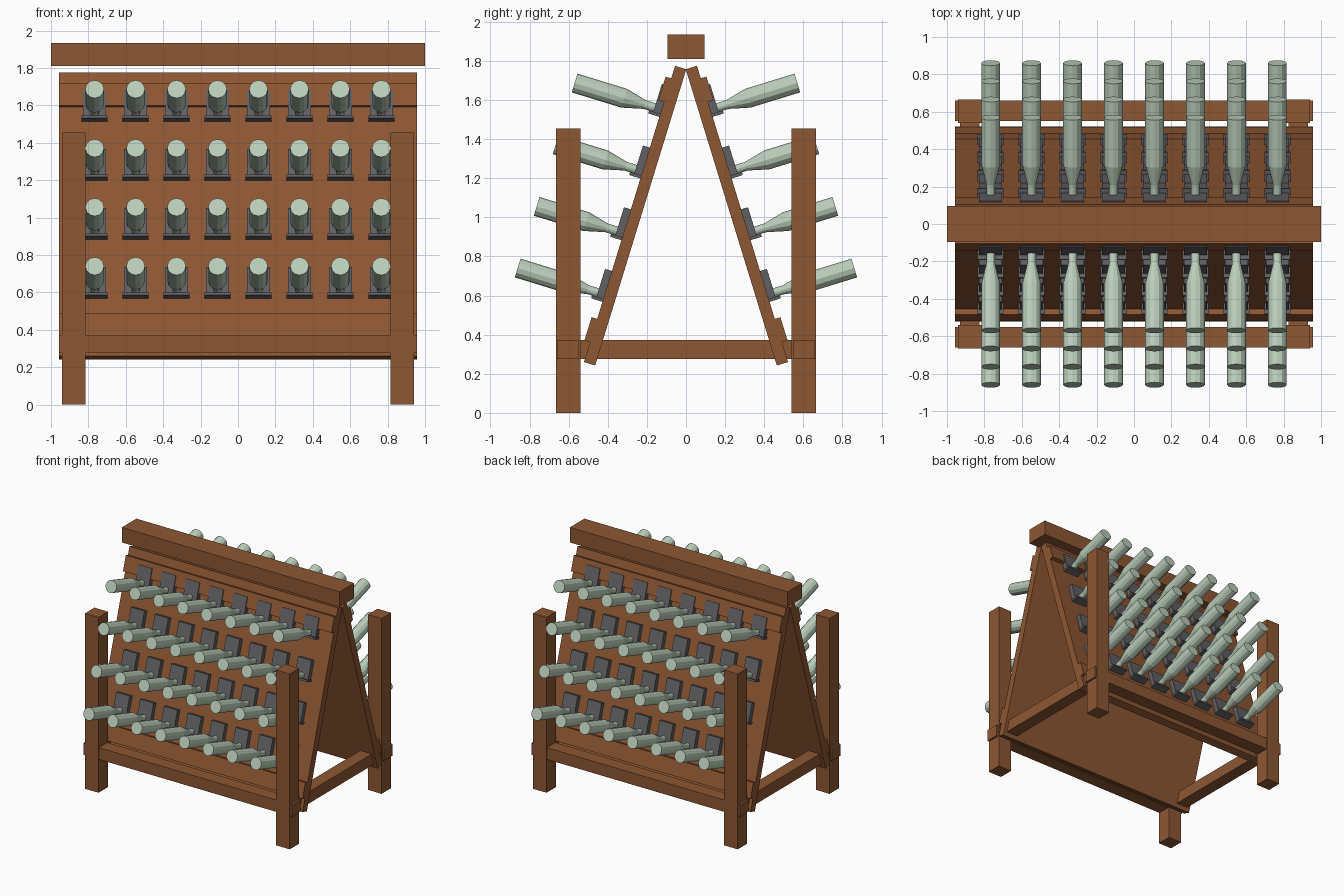
import bpy, bmesh, math
from mathutils import Matrix, Vector

cube = bpy.data.objects.get("Cube")
if cube:
    bpy.data.objects.remove(cube, do_unlink=True)


def material(name, rgb):
    m = bpy.data.materials.new(name)
    m.use_nodes = True
    m.diffuse_color = (*rgb, 1)
    m.node_tree.nodes["Principled BSDF"].inputs["Base Color"].default_value = (*rgb, 1)
    return m


wood = material("brown wood", (0.27, 0.095, 0.033))
metal = material("dark grey metal", (0.12, 0.12, 0.13))
glass = material("pale green glass", (0.50, 0.62, 0.50))


def add_object(name, mesh, frame=Matrix()):
    ob = bpy.data.objects.new(name, mesh)
    bpy.context.collection.objects.link(ob)
    ob.matrix_world = frame
    return ob


def box_mesh(name, mat, *boxes):
    """Mesh of boxes, each given as (x range, y range, z range)."""
    bm = bmesh.new()
    for ranges in boxes:
        size = [b - a for a, b in ranges]
        mid = Vector([(a + b) / 2 for a, b in ranges])
        bmesh.ops.create_cube(bm, size=1, matrix=Matrix.Translation(mid) @ Matrix.Diagonal((*size, 1)))
    mesh = bpy.data.meshes.new(name)
    bm.to_mesh(mesh)
    bm.free()
    mesh.materials.append(mat)
    return mesh


def lathe_mesh(name, mat, profile, sides):
    """Revolve (radius, outward distance) points about the local y axis."""
    bm = bmesh.new()
    verts = [bm.verts.new((r, -n, 0)) for r, n in profile]
    edges = [bm.edges.new(pair) for pair in zip(verts, verts[1:])]
    bmesh.ops.spin(bm, geom=verts + edges, cent=(0, 0, 0), axis=(0, 1, 0),
                   angle=math.tau, steps=sides, use_duplicate=False)
    bmesh.ops.remove_doubles(bm, verts=bm.verts, dist=0.0005)
    bmesh.ops.dissolve_limit(bm, angle_limit=0.02, verts=bm.verts, edges=bm.edges)
    bmesh.ops.recalc_face_normals(bm, faces=bm.faces)
    mesh = bpy.data.meshes.new(name)
    bm.to_mesh(mesh)
    bm.free()
    mesh.materials.append(mat)
    return mesh


# Shared part meshes; on a leaning panel, local -y is outward and z runs up the slope
W = 0.957
beam = box_mesh("top_beam", wood, ((-1, 1), (-0.095, 0.095), (1.81, 1.935)))
post = box_mesh("post", wood, ((0.815, 0.94), (-0.665, -0.54), (0, 1.455)))
long_rail = box_mesh("long_rail", wood, ((-W, W), (-0.66, -0.55), (0.275, 0.373)))
side_rail = box_mesh("side_rail", wood, ((0.825, 0.93), (-0.62, 0.62), (0.276, 0.372)))
panel = box_mesh("panel", wood, ((-W, W), (0, 0.06), (0, 1.585)))
cleat = box_mesh("cleat", wood, ((-W, W), (-0.03, 0.01), (0, 0.125)))
holder = box_mesh("bottle_holder", metal,
                  ((-0.062, 0.062), (-0.037, 0.01), (-0.03, 0.127)),
                  ((-0.07, 0.07), (-0.06, 0.01), (-0.038, -0.022)))
bottle = lathe_mesh("bottle", glass,
                    [(0, 0.02), (0.023, 0.02), (0.023, 0.09), (0.05, 0.2),
                     (0.05, 0.465), (0, 0.465)], 12)

add_object("top_beam", beam)
for side, label in ((0, "front"), (math.pi, "back")):
    turn = Matrix.Rotation(side, 4, 'Z')

    # Upright posts and the rails between them
    add_object(label + "_long_rail", long_rail, turn)
    add_object(label + "_side_rail", side_rail, turn)
    for dx, end in ((0, "near"), (-1.755, "far")):
        add_object(f"{label}_post_{end}", post, turn @ Matrix.Translation((dx, 0, 0)))

    # Leaning panel with its two cleats
    lean = turn @ Matrix.Translation((0, -0.522, 0.26)) @ Matrix.Rotation(math.radians(-17.1), 4, 'X')
    add_object(label + "_panel", panel, lean)
    for u, end in ((0.106, "lower"), (1.393, "upper")):
        add_object(f"{label}_{end}_cleat", cleat, lean @ Matrix.Translation((0, 0, u)))

    # Grid of holders and bottles
    for row in range(4):
        for col in range(8):
            spot = lean @ Matrix.Translation(((col - 3.5) * 0.219, 0, 0.36 + row * 0.33))
            add_object(f"{label}_holder_{row}_{col}", holder, spot)
            add_object(f"{label}_bottle_{row}_{col}", bottle, spot)
